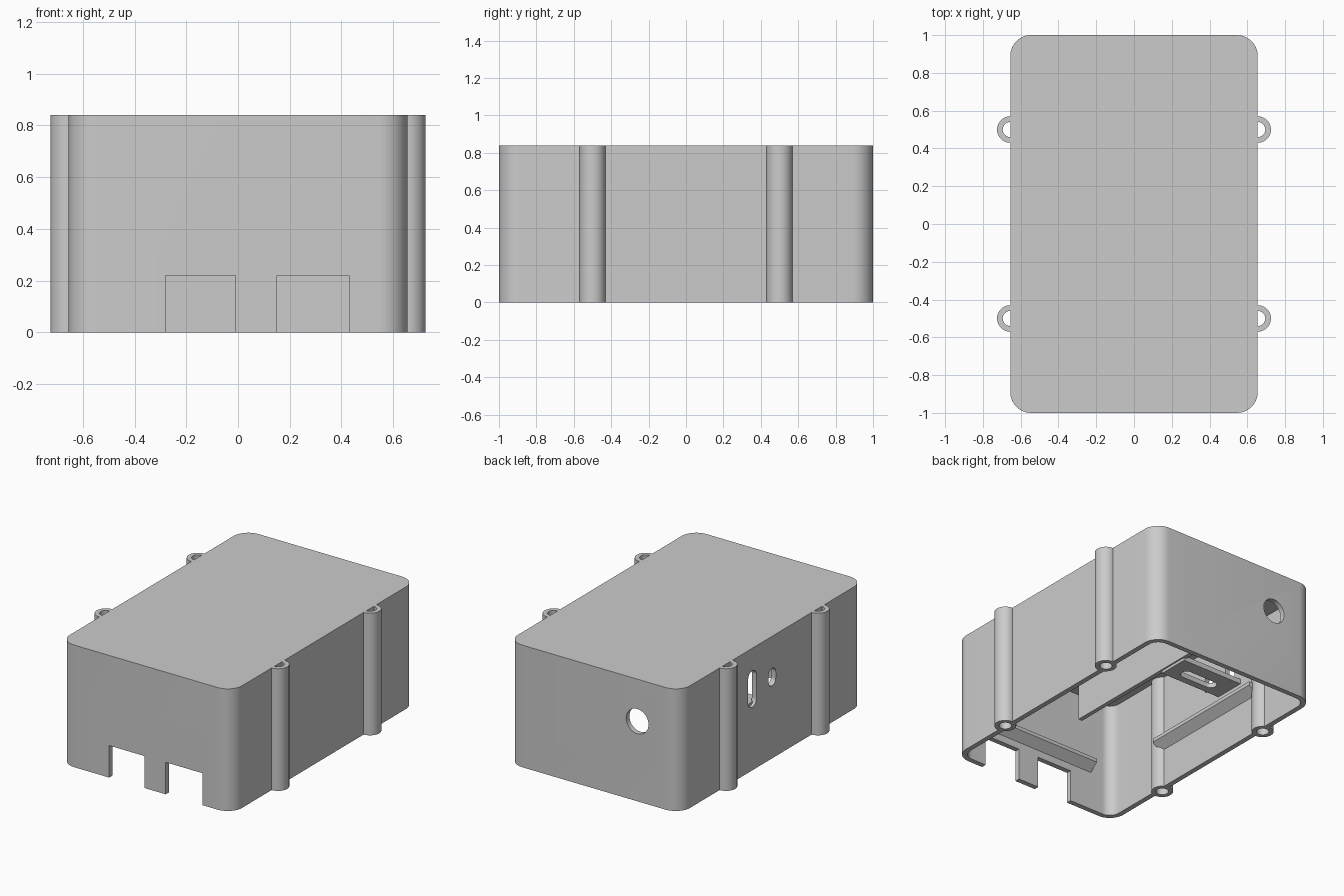
import bpy, bmesh, math

if "Cube" in bpy.data.objects:
    bpy.data.objects.remove(bpy.data.objects["Cube"])

plastic = bpy.data.materials.new("light_grey_plastic")
plastic.use_nodes = True
GREY = (0.6, 0.6, 0.6, 1)
plastic.diffuse_color = GREY
plastic.node_tree.nodes["Principled BSDF"].inputs["Base Color"].default_value = GREY

W, D, H, WALL, R = 0.655, 1.0, 0.84, 0.035, 0.11   # half width, half depth, height


def rounded(cx, cy, hw, hh, r, n=10):
    """Outline of a rounded rectangle; a circle or slot when r reaches the half sizes."""
    pts = []
    for q, (sx, sy) in enumerate([(1, 1), (-1, 1), (-1, -1), (1, -1)]):
        for i in range(n + 1):
            a = (q + i / n) * math.pi / 2
            pts.append((cx + sx * (hw - r) + r * math.cos(a),
                        cy + sy * (hh - r) + r * math.sin(a)))
    return pts


def circle(cx, cy, r):
    return rounded(cx, cy, r, r, r)


def rect(u0, u1, v0, v1):
    return [(u0, v0), (u1, v0), (u1, v1), (u0, v1)]


def prism(name, pts, a, b, axis="z"):
    """Extrude an outline from a to b along an axis."""
    place = {"z": lambda u, v, w: (u, v, w),
             "y": lambda u, v, w: (u, w, v),
             "x": lambda u, v, w: (w, u, v)}[axis]
    bm = bmesh.new()
    face = bm.faces.new([bm.verts.new(place(u, v, a)) for u, v in pts])
    top = bmesh.ops.extrude_face_region(bm, geom=[face])["geom"]
    for v in top:
        if isinstance(v, bmesh.types.BMVert):
            v.co[{"x": 0, "y": 1, "z": 2}[axis]] = b
    bmesh.ops.remove_doubles(bm, verts=bm.verts, dist=1e-5)
    bmesh.ops.recalc_face_normals(bm, faces=bm.faces)
    mesh = bpy.data.meshes.new(name)
    bm.to_mesh(mesh)
    bm.free()
    mesh.materials.append(plastic)
    obj = bpy.data.objects.new(name, mesh)
    bpy.context.collection.objects.link(obj)
    return obj


def select(obj):
    bpy.ops.object.select_all(action="DESELECT")
    obj.select_set(True)
    bpy.context.view_layer.objects.active = obj


def cut(obj, cutter):
    cutter.hide_render = True
    mod = obj.modifiers.new("cut", "BOOLEAN")
    mod.operation, mod.solver, mod.object = "DIFFERENCE", "EXACT", cutter
    select(obj)
    bpy.ops.object.modifier_apply(modifier=mod.name)
    bpy.data.objects.remove(cutter)


parts = []

# Box shell, open underneath
shell = prism("case_shell", rounded(0, 0, W, D, R), 0, H)
cut(shell, prism("cavity", rounded(0, 0, W - WALL, D - WALL, R - WALL), -0.1, H - WALL))
parts.append(shell)

# Front port notches, back cable hole, side slots
for x0, x1 in [(-0.28, -0.01), (0.15, 0.43)]:
    cut(shell, prism("notch", rect(x0, x1, -0.1, 0.22), -1.1, -0.9, "y"))
cut(shell, prism("cable_hole", circle(-0.33, 0.55, 0.085), 0.9, 1.1, "y"))
cut(shell, prism("long_slot", rounded(0.215, 0.56, 0.045, 0.125, 0.045), -0.7, -0.6, "x"))
cut(shell, prism("short_slot", rounded(0, 0.56, 0.04, 0.06, 0.04), -0.7, -0.6, "x"))

# Screw tubes set half into the side walls, bored up to the lid
for sx, side in [(-1, "right"), (1, "left")]:
    for sy, end in [(-1, "front"), (1, "back")]:
        x, y = sx * W, sy * 0.5
        cut(shell, prism("bore", circle(x, y, 0.04), -0.1, H - WALL))
        tube = prism(f"screw_tube_{end}_{side}", circle(x, y, 0.07), 0, H)
        cut(tube, prism("bore", circle(x, y, 0.04), -0.1, H + 0.1))
        parts.append(tube)

# Snap ridges inside the four walls: sloped below, flat above
def ridge(wall, s):
    inner = wall - WALL
    return [(s * (wall - 0.02), 0.27), (s * inner, 0.27), (s * (inner - 0.06), 0.32),
            (s * (inner - 0.06), 0.345), (s * (wall - 0.02), 0.345)]

for s, side, end in [(-1, "right", "front"), (1, "left", "back")]:
    parts.append(prism(f"snap_ridge_{end}", [(v, z) for v, z in ridge(D, s)], -0.45, 0.45, "x"))
    parts.append(prism(f"snap_ridge_{side}", ridge(W, s), -0.48, 0.48, "y"))

# Hanging divider under the lid and the slotted switch shelf beside it
parts.append(prism("divider", rect(-0.17, -0.14, -0.72, 0.6), 0.44, H - 0.02))
shelf = prism("switch_shelf", rect(-W + 0.02, -0.15, 0.1, 0.32), 0.42, 0.455)
cut(shelf, prism("shelf_slot", rounded(-0.38, 0.19, 0.14, 0.04, 0.04), 0.3, 0.6))
parts.append(shelf)

for obj in parts:
    select(obj)
    bpy.ops.object.shade_smooth_by_angle(angle=math.radians(30))
